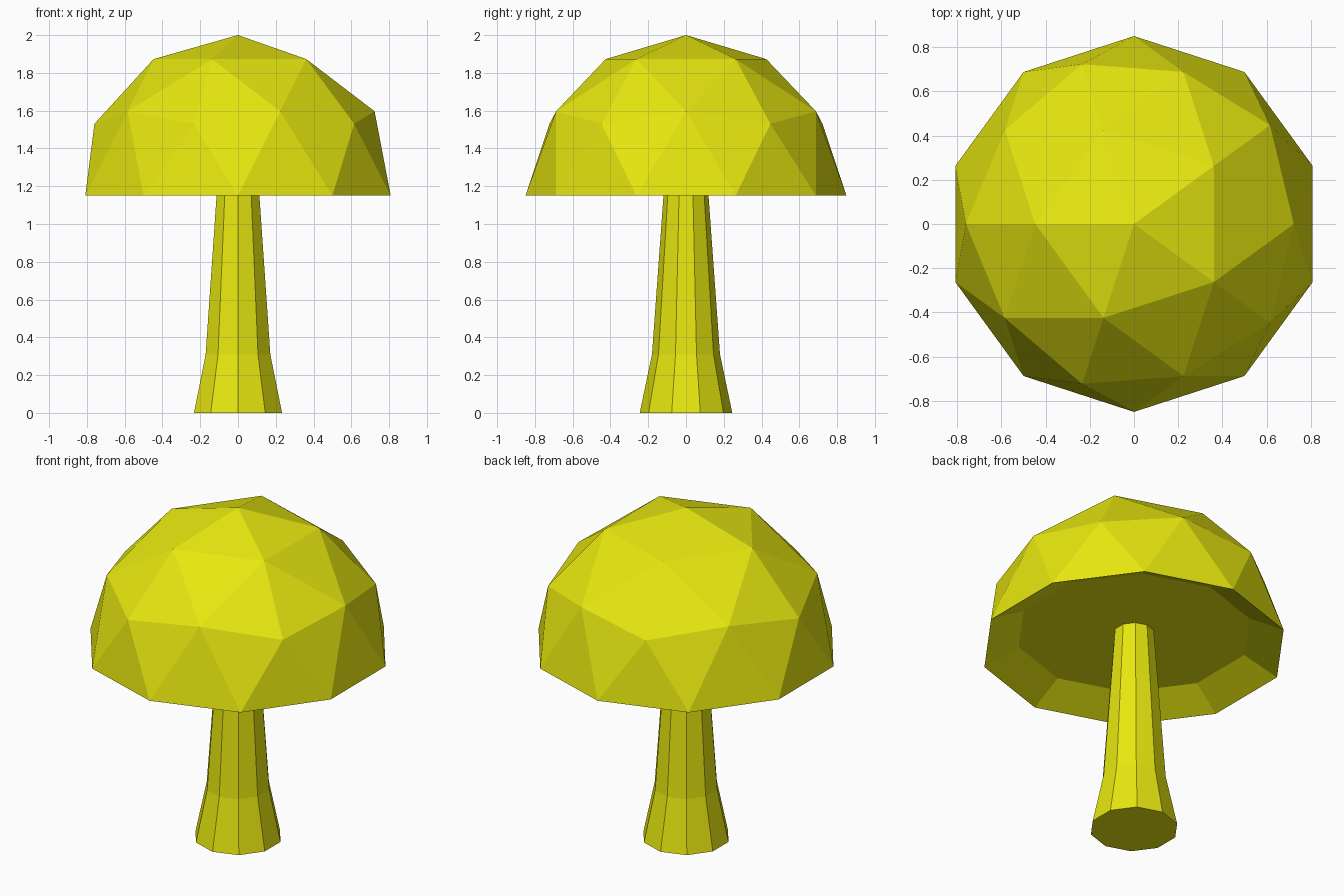
import bpy, bmesh, math
from mathutils import Matrix

if "Cube" in bpy.data.objects:
    bpy.data.objects.remove(bpy.data.objects["Cube"])

SIDES = 10
CAP_R, RIM_Z = 0.85, 1.15
CEIL_R, CEIL_Z = 0.655, 1.25

yellow = bpy.data.materials.new("mushroom_yellow")
yellow.diffuse_color = (0.8, 0.8, 0.005, 1)
yellow.use_nodes = True
yellow.node_tree.nodes["Principled BSDF"].inputs["Base Color"].default_value = yellow.diffuse_color


def ring(bm, r, z):
    """Ten-sided ring of vertices with corners on the +y and -y axes."""
    return [bm.verts.new((r * math.cos(a), r * math.sin(a), z))
            for a in (math.pi / 2 + i * 2 * math.pi / SIDES for i in range(SIDES))]


def bridge(bm, a, b):
    for i in range(SIDES):
        j = (i + 1) % SIDES
        bm.faces.new((a[i], a[j], b[j], b[i]))


def finish(name, bm):
    bmesh.ops.remove_doubles(bm, verts=bm.verts[:], dist=1e-3)
    bmesh.ops.recalc_face_normals(bm, faces=bm.faces[:])
    mesh = bpy.data.meshes.new(name)
    bm.to_mesh(mesh)
    bm.free()
    mesh.materials.append(yellow)
    obj = bpy.data.objects.new(name, mesh)
    bpy.context.collection.objects.link(obj)


# Cap: upper half of a faceted sphere with a hollowed underside
bm = bmesh.new()
bmesh.ops.create_icosphere(bm, subdivisions=2, radius=CAP_R,
                           matrix=Matrix.Rotation(math.pi, 4, 'Z'))
bmesh.ops.delete(bm, geom=[v for v in bm.verts if v.co.z < -0.01], context='VERTS')
bmesh.ops.translate(bm, verts=bm.verts[:], vec=(0, 0, RIM_Z))
rim, ceiling = ring(bm, CAP_R, RIM_Z), ring(bm, CEIL_R, CEIL_Z)
bridge(bm, rim, ceiling)
bm.faces.new(ceiling)
finish("cap", bm)

# Stem: tapered ten-sided column with a flared foot
bm = bmesh.new()
rings = [ring(bm, r, z) for r, z in ((0.245, 0), (0.18, 0.31), (0.112, CEIL_Z))]
for lower, upper in zip(rings, rings[1:]):
    bridge(bm, lower, upper)
bm.faces.new(rings[0])
bm.faces.new(rings[-1])
finish("stem", bm)
